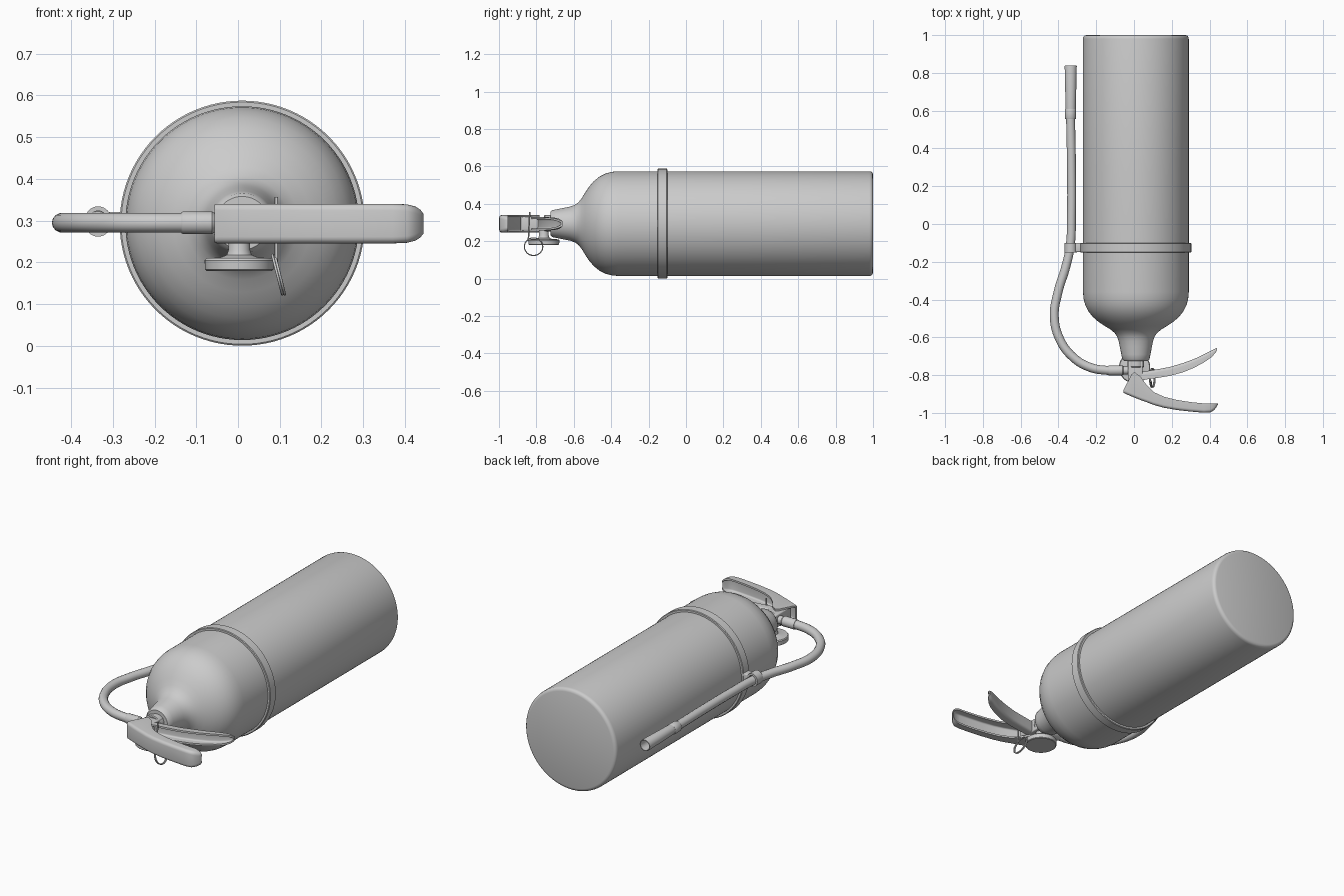
import bpy, bmesh
from math import pi, cos, sin, radians
from mathutils import Matrix, Vector

if "Cube" in bpy.data.objects:
    bpy.data.objects.remove(bpy.data.objects["Cube"])

CX, CZ = 0.01, 0.294          # cylinder axis
HZ = 0.295                    # height of hose and handles


def finish(name, bm, angle=35):
    bmesh.ops.remove_doubles(bm, verts=bm.verts, dist=1e-5)
    bmesh.ops.recalc_face_normals(bm, faces=bm.faces)
    me = bpy.data.meshes.new(name)
    bm.to_mesh(me)
    bm.free()
    ob = bpy.data.objects.new(name, me)
    bpy.context.collection.objects.link(ob)
    smooth(ob, angle)
    return ob


def smooth(ob, angle=35):
    bpy.ops.object.select_all(action='DESELECT')
    ob.select_set(True)
    bpy.context.view_layer.objects.active = ob
    bpy.ops.object.shade_smooth_by_angle(angle=radians(angle))


def skin(bm, rings, closed=False):
    """Bridge equal-length closed rings of points with quads."""
    vs = [[bm.verts.new(p) for p in r] for r in rings]
    n = len(vs[0])
    for i in range(len(vs) if closed else len(vs) - 1):
        a, b = vs[i], vs[(i + 1) % len(vs)]
        for j in range(n):
            k = (j + 1) % n
            bm.faces.new((a[j], a[k], b[k], b[j]))
    return vs


def lathe(name, profile, origin, axis='Y', segs=32, closed=False, stretch=1):
    """Revolve (radius, distance) points about a world axis."""
    turn = {'X': Matrix.Rotation(pi / 2, 4, 'Y'),
            'Y': Matrix.Rotation(-pi / 2, 4, 'X'),
            'Z': Matrix.Identity(4)}[axis]
    m = Matrix.Translation(origin) @ turn
    bm = bmesh.new()
    skin(bm, [[m @ Vector((r * cos(2 * pi * i / segs), stretch * r * sin(2 * pi * i / segs), h))
               for i in range(segs)] for r, h in profile], closed)
    return finish(name, bm)


def box(name, lo, hi, bevel):
    bm = bmesh.new()
    bmesh.ops.create_cube(bm, size=1)
    lo, hi = Vector(lo), Vector(hi)
    for v in bm.verts:
        v.co = Vector([l + (h - l) * (c + .5) for l, h, c in zip(lo, hi, v.co)])
    bmesh.ops.bevel(bm, geom=bm.edges[:], offset=bevel, segments=3, profile=.5, affect='EDGES')
    return finish(name, bm)


def tube(name, pts, radius, cyclic=False):
    cu = bpy.data.curves.new(name, 'CURVE')
    cu.dimensions = '3D'
    cu.bevel_depth, cu.bevel_resolution, cu.resolution_u = radius, 5, 10
    cu.use_fill_caps = True
    sp = cu.splines.new('BEZIER')
    sp.bezier_points.add(len(pts) - 1)
    sp.use_cyclic_u = cyclic
    for b, p in zip(sp.bezier_points, pts):
        b.co = p
        b.handle_left_type = b.handle_right_type = 'AUTO'
    ob = bpy.data.objects.new(name, cu)
    bpy.context.collection.objects.link(ob)
    bpy.ops.object.select_all(action='DESELECT')
    ob.select_set(True)
    bpy.context.view_layer.objects.active = ob
    bpy.ops.object.convert(target='MESH')
    smooth(bpy.context.object)


def channel(name, stations):
    """Loft a rounded U section; station = x, web y, lip y, half width, web thickness."""
    bm = bmesh.new()
    rings = []
    for x, y0, y1, hw, t in stations:
        s = 1 if y1 > y0 else -1
        d = abs(y1 - y0)

        def u_half(w, base, r):
            r = min(r, (d - base) * .8)
            return [(w, d)] + [(w - r + r * cos(a), base + r - r * sin(a))
                               for a in (0, pi / 8, pi / 4, 3 * pi / 8, pi / 2)]
        out, inn = u_half(hw, 0, .016), u_half(hw - .01, t, .009)
        loop = out + [(-w, h) for w, h in reversed(out)]
        loop += [(-w, h) for w, h in inn] + list(reversed(inn))
        rings.append([(x, y0 + s * h, HZ - .002 + w) for w, h in loop])
    vs = skin(bm, rings)
    for end in (vs[0], vs[-1]):
        bm.faces.new(end)
    return finish(name, bm, 40)


# Pressure cylinder with domed shoulder and neck
lathe("cylinder_body", [(0, 1), (.262, 1), (.272, .997), (.278, .99), (.28, .98), (.28, .3),
                        (.28, -.36), (.277, -.395), (.268, -.43), (.252, -.462), (.228, -.492),
                        (.198, -.518), (.165, -.54), (.135, -.558), (.112, -.577), (.099, -.597),
                        (.091, -.62), (.085, -.65), (.077, -.69), (.072, -.715), (.064, -.724),
                        (0, -.724)], (CX, 0, CZ), segs=96)

# Strap with the clip that holds the hose
lathe("strap", [(.275, -.152), (.29, -.152), (.2935, -.149), (.2935, -.103), (.29, -.1), (.275, -.1)],
      (CX, 0, CZ), segs=96, closed=True)
lathe("hose_clip", [(.023, -.15), (.033, -.15), (.033, -.1), (.023, -.1)],
      (-.335, 0, HZ + .003), closed=True, stretch=1.1)
box("clip_bridge", (-.312, -.149, HZ - .022), (-.268, -.101, HZ + .026), .006)

# Hose, its fitting and the nozzle
tube("hose", [(x, y, HZ) for x, y in ((-.06, -.775), (-.14, -.775), (-.235, -.758), (-.325, -.703),
                                      (-.393, -.61), (-.422, -.49), (-.402, -.36), (-.362, -.23),
                                      (-.338, -.12), (-.331, .05), (-.331, .3), (-.336, .57))], .0235)
lathe("hose_fitting", [(0, -.135), (.025, -.135), (.027, -.132), (.027, -.062), (.022, -.055),
                       (.022, 0), (0, 0)], (0, -.775, HZ), 'X')
lathe("nozzle_collar", [(0, .555), (.027, .555), (.029, .559), (.029, .606), (.027, .61), (0, .61)],
      (-.336, 0, HZ))
lathe("nozzle", [(0, .6), (.027, .61), (.032, .835), (.031, .84), (.027, .84), (.023, .64), (0, .64)],
      (-.335, 0, HZ))

# Valve block and pressure gauge
box("valve_block", (-.032, -.88, HZ - .038), (.046, -.715, HZ + .034), .006)
lathe("valve_collar", [(0, -.76), (.04, -.76), (.044, -.755), (.044, -.71), (0, -.71)], (CX, 0, HZ))
lathe("gauge", [(0, .18), (.078, .18), (.082, .183), (.083, .205), (.079, .21), (.045, .212),
                (.03, .218), (.026, .23), (.025, .27), (0, .27)], (.003, -.76, 0), 'Z', 48)

# Squeeze lever and carrying handle
channel("squeeze_lever", [(-.056, -.893, -.88, .045, .011), (-.05, -.897, -.868, .0475, .011),
                          (-.012, -.913, -.795, .0475, .011), (.002, -.919, -.784, .0475, .011),
                          (.035, -.932, -.808, .0475, .011), (.066, -.943, -.852, .0475, .011),
                          (.105, -.958, -.89, .0475, .011), (.16, -.973, -.915, .0475, .011),
                          (.23, -.985, -.932, .0475, .011), (.3, -.993, -.943, .0475, .011),
                          (.37, -.999, -.95, .0475, .011), (.405, -.997, -.951, .046, .011),
                          (.425, -.985, -.951, .041, .012), (.437, -.968, -.951, .033, .012),
                          (.444, -.957, -.951, .024, .005)])
channel("carry_handle", [(.03, -.785, -.83, .036, .01), (.07, -.778, -.822, .036, .01),
                         (.13, -.768, -.814, .036, .01), (.19, -.757, -.804, .036, .01),
                         (.26, -.736, -.785, .036, .01), (.32, -.714, -.76, .035, .01),
                         (.375, -.688, -.73, .033, .01), (.41, -.67, -.705, .029, .01),
                         (.43, -.66, -.684, .023, .012), (.439, -.657, -.669, .016, .01)])

# Safety pin with a double-wound pull ring
tube("safety_pin", [(.092, -.843, .2), (.092, -.84, .27), (.092, -.835, .357)], .004)
for i, (x, tilt) in enumerate(((.094, .012), (.1, .012))):
    tube("pull_ring_%d" % (i + 1),
         [(x - tilt * sin(a), -.815 + .049 * cos(a), .171 + .047 * sin(a))
          for a in [2 * pi * k / 12 for k in range(12)]], .003, True)
